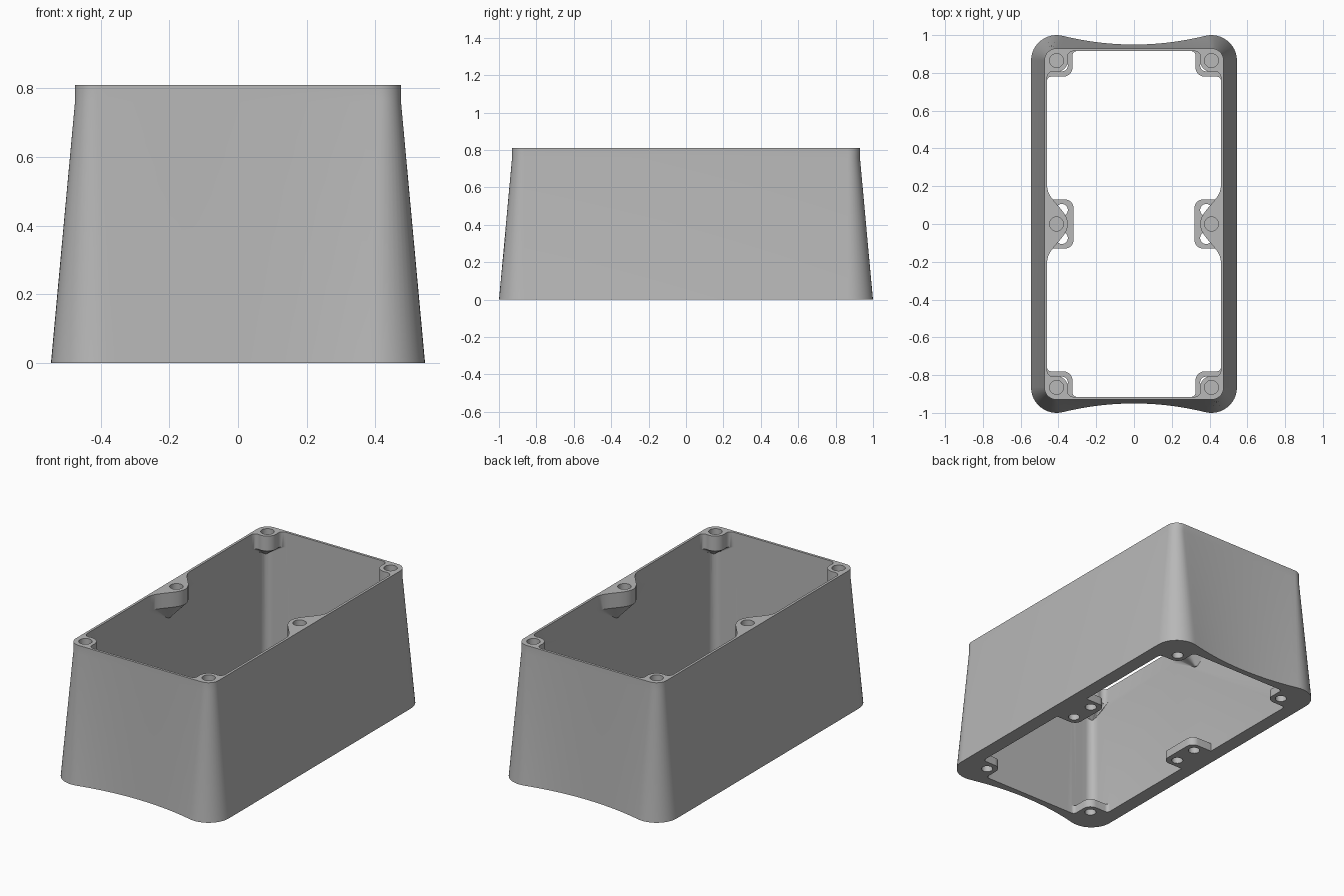
import bpy, bmesh
from math import sin, cos, pi, radians, sqrt, atan2

HEIGHT = 0.81
CX, CY = 0.41, 0.865          # shared centre of every corner rounding
WALL_X, WALL_Y = 0.46, 0.915  # inner wall faces

cube = bpy.data.objects.get("Cube")
if cube:
    bpy.data.objects.remove(cube, do_unlink=True)

grey = bpy.data.materials.new("plain grey")
grey.use_nodes = True
grey.diffuse_color = (0.48, 0.48, 0.48, 1)
grey.node_tree.nodes["Principled BSDF"].inputs["Base Color"].default_value = grey.diffuse_color


def finish(bm, name):
    bmesh.ops.recalc_face_normals(bm, faces=bm.faces[:])
    mesh = bpy.data.meshes.new(name)
    bm.to_mesh(mesh)
    bm.free()
    mesh.materials.append(grey)
    obj = bpy.data.objects.new(name, mesh)
    bpy.context.collection.objects.link(obj)
    return obj


def loft(bm, rings, closed=False):
    """Skin (points, z) rings; cap the ends or join last to first."""
    loops = [[bm.verts.new((x, y, z)) for x, y in pts] for pts, z in rings]
    pairs = list(zip(loops, loops[1:]))
    if closed:
        pairs.append((loops[-1], loops[0]))
    else:
        bm.faces.new(loops[0])
        bm.faces.new(loops[-1])
    for a, b in pairs:
        n = len(a)
        for i in range(n):
            j = (i + 1) % n
            bm.faces.new((a[i], a[j], b[j], b[i]))


def arc(x, y, r, start, end, n=10):
    return [(x + r * cos(start + (end - start) * i / n),
             y + r * sin(start + (end - start) * i / n)) for i in range(n + 1)]


def outline(r, lean, mid):
    """Rounded rectangle whose ends dip to y = mid at the centre."""
    quarter = arc(CX, CY, r, 0, pi / 2 + lean, 12)
    ex, ey = quarter[-1]
    for i in range(11, -1, -1):
        t = i / 12
        quarter.append((ex * t, mid + (ey - mid) * t * t))
    half = quarter + [(-x, y) for x, y in quarter[-2::-1]]
    return half + [(-x, -y) for x, y in half]


def place(pts, sx, sy):
    return [(x * sx, y * sy) for x, y in pts]


def toward(pts, x0, y0, k):
    return [(x0 + (x - x0) * k, y0 + (y - y0) * k) for x, y in pts]


def swap(pts):
    """Mirror across the corner diagonal."""
    return [(CX + y - CY, CY + x - CX) for x, y in pts[::-1]]


# Tapered wall with hollow ends at the base
bm = bmesh.new()
inner, top = outline(0.05, 0, WALL_Y), outline(0.065, 0, 0.93)
loft(bm, [(outline(0.135, radians(14), 0.95), 0), (top, 0.76), (top, HEIGHT),
          (inner, HEIGHT), (inner, 0)], closed=True)
housing = finish(bm, "housing")

# Corner boss profile: round post with fillets into both walls
R, F = 0.06, 0.03
fx = WALL_X - F
fy = CY - sqrt((R + F) ** 2 - (fx - CX) ** 2)
meet = atan2(fy - CY, fx - CX)
fillet = arc(fx, fy, F, 0, meet + pi, 6)
post = arc(CX, CY, R, meet, -pi * 3 / 4, 8)
side = [(WALL_X + 0.006, fy)] + fillet + post[1:]
corner_boss = side + swap(side)[1:] + arc(CX, CY, 0.056, pi / 2, 0, 8)

# Middle boss profile: smooth swelling of the side wall
mid_boss = [(WALL_X + 0.007, -0.2)]
for i in range(25):
    y = -0.2 + 0.4 * i / 24
    mid_boss.append((WALL_X - 0.11 * (0.5 + 0.5 * cos(pi * y / 0.2)), y))
mid_boss.append((WALL_X + 0.007, 0.2))

# Base tab profiles
TAB_X, TAB_Y = 0.325, 0.78
corner_tab = [(0.49, TAB_Y - 0.02)] + arc(0.44, TAB_Y - 0.02, 0.02, 0, pi / 2, 5)
corner_tab += arc(TAB_X + 0.05, TAB_Y + 0.05, 0.05, -pi / 2, -pi, 8)
corner_tab += arc(TAB_X - 0.02, 0.895, 0.02, 0, pi / 2, 5)
corner_tab += [(TAB_X - 0.02, 0.93), (0.49, 0.94)]
half_tab = arc(0.365, 0.085, 0.045, pi, pi / 2, 8) + [(0.5, 0.13)]
mid_tab = [(x, -y) for x, y in half_tab[::-1]] + half_tab

bm = bmesh.new()
for sx in (1, -1):
    loft(bm, [(place(toward(mid_boss, 0.463, 0, 0.08), sx, 1), HEIGHT - 0.2),
              (place(mid_boss, sx, 1), HEIGHT - 0.09), (place(mid_boss, sx, 1), HEIGHT)])
    loft(bm, [(place(mid_tab, sx, 1), 0), (place(mid_tab, sx, 1), 0.05)])
    for sy in (1, -1):
        boss, tab = place(corner_boss, sx, sy), place(corner_tab, sx, sy)
        tip = toward(corner_boss, 0.452, 0.907, 0.06)
        loft(bm, [(place(tip, sx, sy), HEIGHT - 0.16), (boss, HEIGHT - 0.09), (boss, HEIGHT)])
        loft(bm, [(tab, 0), (tab, 0.05)])
fittings = finish(bm, "bosses_and_tabs")

# Blind screw holes above, through holes in the tabs below
bm = bmesh.new()


def hole(x, y, r, z0, z1):
    ring = arc(x, y, r, 0, 2 * pi, 24)[:-1]
    loft(bm, [(ring, z0), (ring, z1)])


for sx in (1, -1):
    for y in (-CY, 0, CY):
        hole(sx * CX, y, 0.037, HEIGHT - 0.08, HEIGHT + 0.05)
    for y in (-0.84, -0.074, 0.074, 0.84):
        hole(sx * 0.382, y, 0.032, -0.05, 0.1)
holes = finish(bm, "hole_cutter")

# Merge everything into one casting
bpy.ops.object.select_all(action='DESELECT')
housing.select_set(True)
bpy.context.view_layer.objects.active = housing
for tool, operation in ((fittings, 'UNION'), (holes, 'DIFFERENCE')):
    mod = housing.modifiers.new(tool.name, 'BOOLEAN')
    mod.operation, mod.solver, mod.object = operation, 'EXACT', tool
    bpy.ops.object.modifier_apply(modifier=mod.name)
    bpy.data.objects.remove(tool, do_unlink=True)
bpy.ops.object.shade_smooth_by_angle(angle=radians(35))
